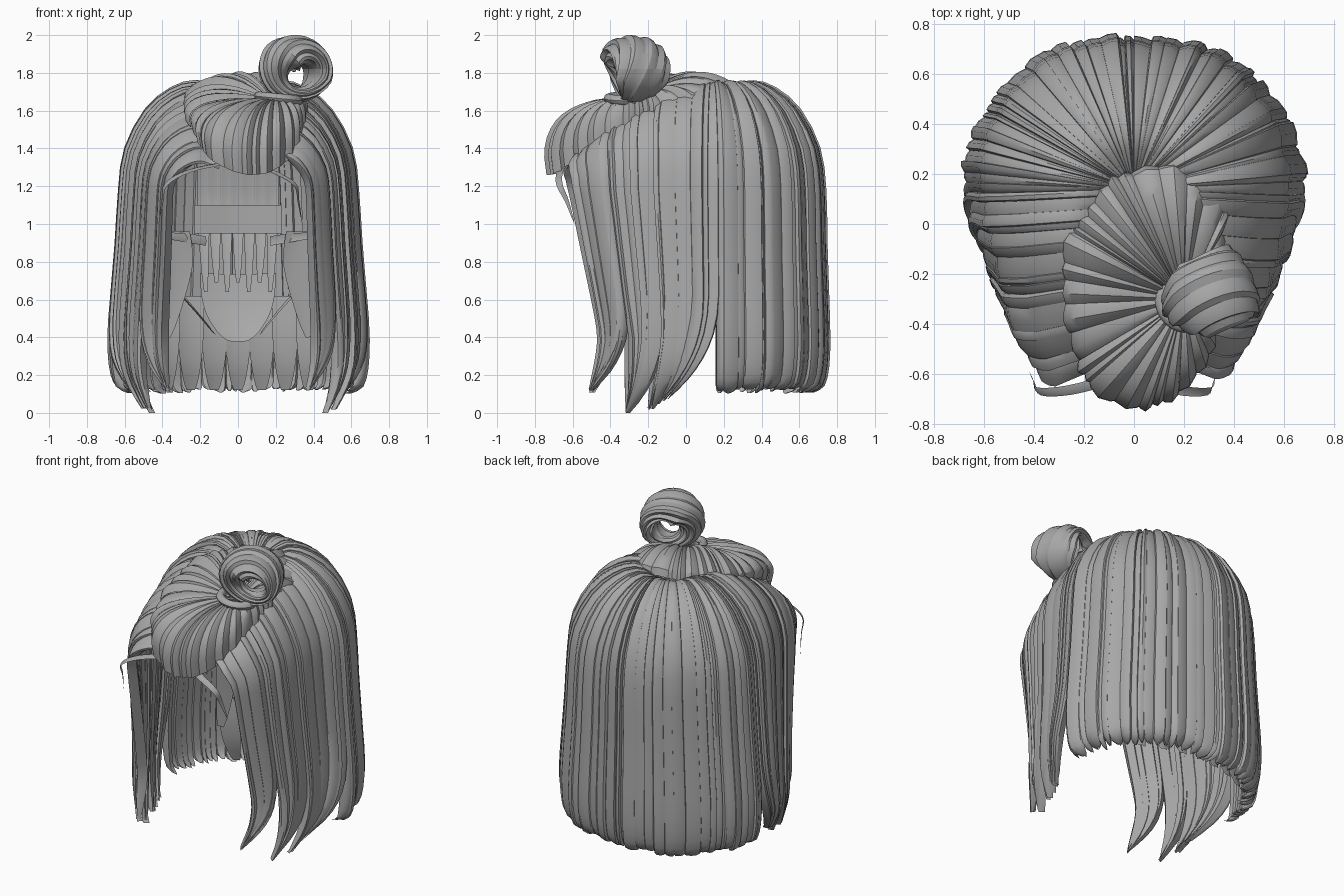
import bpy, math, random
from mathutils import Vector as V

if "Cube" in bpy.data.objects:
    bpy.data.objects.remove(bpy.data.objects["Cube"])

random.seed(4)
HAIR = bpy.data.materials.new("ash grey hair")
HAIR.diffuse_color = (0.39, 0.39, 0.39, 1)
HAIR.use_nodes = True
HAIR.node_tree.nodes["Principled BSDF"].inputs["Base Color"].default_value = HAIR.diffuse_color


def spline(pts, t):
    """Catmull-Rom through pts, t in 0..1"""
    n = len(pts) - 1
    f = min(max(t, 0), 1) * n
    i = min(int(f), n - 1)
    f -= i
    a, b, c, d = (V(pts[min(max(j, 0), n)]) for j in (i - 1, i, i + 1, i + 2))
    return 0.5 * (2 * b + (c - a) * f + (2 * a - 5 * b + 4 * c - d) * f * f + (3 * b - a - 3 * c + d) * f ** 3)


def clamp(x):
    return min(max(x, 0), 1)


def build(name, grids, centre, angle=35):
    """One object from grids of points, each sheet facing away from centre (None: from its own core)"""
    verts, faces = [], []
    for g in grids:
        o, w = len(verts), len(g[0])
        verts += [p for row in g for p in row]
        fs, facing = [], 0
        for r in range(len(g) - 1):
            core = sum(g[r], V((0, 0, 0))) / w if centre is None else V(centre)
            for k in range(w - 1):
                q = (o + r * w + k, o + r * w + k + 1, o + (r + 1) * w + k + 1, o + (r + 1) * w + k)
                fs.append(q)
                nrm = (verts[q[2]] - verts[q[0]]).cross(verts[q[3]] - verts[q[1]])
                facing += nrm.dot((verts[q[0]] + verts[q[1]]) / 2 - core)
        faces += fs if facing > 0 else [f[::-1] for f in fs]
    me = bpy.data.meshes.new(name)
    me.from_pydata(verts, [], faces)
    me.materials.append(HAIR)
    ob = bpy.data.objects.new(name, me)
    bpy.context.collection.objects.link(ob)
    bpy.ops.object.select_all(action='DESELECT')
    ob.select_set(True)
    bpy.context.view_layer.objects.active = ob
    bpy.ops.object.shade_smooth_by_angle(angle=math.radians(angle))
    return ob


# ---- Long hair: solid locks falling from the parting ----
PLAN = [(0, .75), (.2, .735), (.38, .67), (.53, .54), (.62, .4), (.675, .23),
        (.665, .07), (.62, -.08), (.57, -.22), (.5, -.36), (.4, -.46)]
FALL = [(0, 1.64), (.18, 1.71), (.35, 1.755), (.55, 1.715), (.76, 1.6), (.925, 1.4), (.975, 1.18),
        (.985, .9), (1, .62), (1.01, .4)]
BACK_END = [(1, .25), (.96, .15), (.87, .115)]
TIP_END = [(1, .25), (.94, .13), (.83, .01)]


def surface(u, s, z, side):
    """Point on the hair envelope; u runs from back (0) to front (1)"""
    px, py = spline(PLAN, u)
    px *= 1 - .05 * clamp((z - .45) / .7)
    front = max(0, (u - .5) / .5)
    qy = min(.14, py + .02) - .17 * front ** 2
    top = 1.76 - .42 * front ** 2
    if z > 1.15:
        z = 1.15 + (z - 1.15) * (top - 1.15) / .61
    x = .1 * front + (px - .1 * front) * s
    y = qy + (py - qy) * s
    y -= .16 * front ** 1.5 * clamp((z - .4) / .8) * clamp((s - .2) / .6)
    return V((side * x, y, z))


def lock(c, w, side):
    tip = c > .53
    path = FALL + (TIP_END if tip else BACK_END)
    off, tilt = random.uniform(-.01, .012), random.choice((-.012, -.006, .006, .012))
    low = random.uniform(-.012, .012)
    clump = .75 if c < .745 else .82 if c < .86 else .96
    rows, n = [], 24
    for i in range(n + 1):
        t = i / n
        s, z = spline(path, t)
        low_k = clamp((.66 - z) / .65)
        cc, ww = c, w
        if tip:
            pull = .6 if c < .745 else 1
            cc = c + (clump - c) * pull * low_k ** 2
            ww = w * (1 + .5 * low_k - low_k ** 4 * 1.47)
            z += low_k * (.11 if c > .86 else .08 * clamp((.74 - c) / .2))
        else:
            ww = w * (1 - .8 * clamp((t - .85) / .15) ** 3)
        if z < .5:
            z += low
        row = []
        thick = .055 * min(1, .25 + s) * (1 - .8 * clamp((t - .8) / .2) ** 2)
        for v, d in ((-1, -.016), (-.8, 0), (0, .006), (.8, 0), (1, -.016), (.7, -1), (-.7, -1), (-1, -.016)):
            p = surface(cc + v * ww, s, z, side)
            out = (p - V((0, .05, min(z, 1.1)))).normalized()
            depth = off - .006 + (-thick if d == -1 else d + tilt * v)
            p += out * depth * min(1, .3 + s)
            if tip:
                p.y -= .06 * low_k ** 3
            row.append(p)
        rows.append(row)
    return rows


locks = []
for side in (-1, 1):
    u = 0
    while u < .97:
        w = random.choice((.009, .012, .016, .023))
        locks.append(lock(min(u + w, .985), w * 1.3, side))
        u += 2 * w
build("long_hair_locks", locks, None)

# ---- Swept crown: lobes gathered into the tie ----
TIE = V((.2, -.3, 1.66))
RIM = [(.36, -.2, 1.6), (.37, -.02, 1.64), (.36, .12, 1.68), (.18, .25, 1.735), (0, .23, 1.735),
       (-.13, .17, 1.72), (-.22, .05, 1.69), (-.29, -.06, 1.66), (-.29, -.3, 1.6),
       (-.24, -.52, 1.5), (-.16, -.66, 1.38), (0, -.735, 1.3), (.15, -.7, 1.3),
       (.27, -.59, 1.37), (.33, -.46, 1.46), (.35, -.3, 1.55), (.36, -.2, 1.6)]
lobes, a = [], 0
while a < 1:
    w = random.choice((.01, .014, .02))
    off = random.uniform(-.008, .01)
    rows = []
    for i in range(13):
        t = i / 12
        row = []
        for v in (-1, -.75, 0, .75, 1):
            rim = spline(RIM, (a + w + v * w * 1.15) % 1)
            start = TIE + (rim - TIE).normalized() * .05
            back = clamp((rim.y + .5) / .5)
            reach = math.sin(min(t, .9) / .9 * math.pi / 2) * (1 - back * .7) + t * back * .7
            p = start.lerp(rim, reach * (1 if t < .95 else .97))
            # dome the lobe over the head, then let it turn down at the rim
            amp = .005 + .115 * back * (1 - .5 * clamp((rim.x - .2) / .15))
            p.z = TIE.z + (rim.z - TIE.z) * t ** 2 + math.sin(math.pi * t ** .9) * amp - (.03 if t > .95 else 0)
            edge = (off + .024 * (1 - abs(v) ** 2) - .014) * (.35 + .65 * min(1, t * 2))
            row.append(p + (p - V((.05, -.25, 1.3))).normalized() * edge)
        rows.append(row)
    lobes.append(rows)
    a += 2 * w
build("swept_crown", lobes, (.05, -.25, 1.2))


def ring(name, centre, point, n, m, angle=35):
    """Closed loop swept from point(angle round loop, angle round section, index)"""
    g = [[point(2 * math.pi * i / n, 2 * math.pi * k / m, k) for k in range(m + 1)] for i in range(n + 1)]
    return build(name, [g], centre, angle)


# ---- Bun: a ribbed loop of hair, fat at the top and pinched at the tie ----
BUN = V((.295, -.285, 1.82))


def bun_point(a, b, k):
    up = .5 - .5 * math.cos(a - math.radians(235))      # 0 at the tie, 1 opposite
    fat = .5 + .5 * math.cos(a - math.radians(125))
    wide = .06 + .1 * min(1, up * 1.7)
    thick = .042 + .065 * fat
    rib = (1, .96, .86)[k % 3]
    twist = b + .5 * math.sin(a)
    r = .192 - thick + thick * math.cos(twist) * rib
    x, y = r * 1.03 * math.cos(a), wide * math.sin(twist) * rib
    q = math.radians(24)
    return BUN + V((x * math.cos(q) - y * math.sin(q), x * math.sin(q) + y * math.cos(q), r * .95 * math.sin(a)))


ring("hair_bun", None, bun_point, 30, 30, 25)


# ---- Tie: band round the base of the bun ----
def tie_point(a, b, k):
    r = .105 + .026 * math.cos(b)
    return V((.215 + r * math.cos(a), -.305 + r * math.sin(a), 1.665 + .026 * math.sin(b) - .1 * r * math.cos(a)))


ring("hair_tie", None, tie_point, 24, 8, 60)


# ---- Ribbons: tapered curved strips for wisps and inner strands ----
def ribbon(path, width, across, n=12, taper=1.0):
    across, rows = V(across).normalized(), []
    for i in range(n + 1):
        t = i / n
        p = spline(path, t)
        w = width * (1 - taper * t ** 2.5)
        bulge = across.cross(spline(path, min(t + .05, 1)) - spline(path, max(t - .05, 0))).normalized()
        rows.append([p + across * v * w + bulge * .25 * w * (1 - v * v) for v in (-1, 0, 1)])
    return rows


wisps = []
for s in (-1, 1):
    e = .38 if s < 0 else .3
    wisps.append(ribbon([(s * .08, -.62, 1.32), (s * (e - .12), -.665, 1.28), (s * e, -.67, 1.21),
                         (s * (e + .02), -.63, 1.12), (s * (e + .04), -.59, 1.0)], .022, (s * .4, .9, .3), 16))
build("front_wisps", wisps, (0, 0, .9))

# ---- Inner layer: strands lining the nape, facing forward ----
inner = []
for i in range(7):
    x = -.18 + .06 * i
    z = .64 + .05 * (i % 2)
    inner.append(ribbon([(x, .5, 1.4), (x, .54, 1.1), (x, .5, .9), (x * .95, .47, z)], .036, (1, 0, 0), 8, .75))
build("nape_strands", inner, (0, 3, 1))
band = [[V((x, .44 + .05 * (1 - abs(x) * 2.5), z)) for x in (-.23, -.1, 0, .1, .23)] for z in (1.1, .95)]
scoop = ribbon([(0, .52, .74), (0, .5, .6), (0, .47, .48), (0, .44, .38)], .2, (1, 0, 0), 10, .75)
build("nape_band", [band, scoop], (0, 3, 1))
# Curled ends tucked under the back
curls = []
for i in range(-3, 4):
    x, y = i * .125, .6 - .35 * (i * .125) ** 2 * 2
    curls.append(ribbon([(x, y - .04, .62), (x, y - .05, .42), (x, y - .03, .25), (x, y + .02, .12)],
                        .072, (1, -.7 * i * .125, 0), 10, .7))
build("curled_ends", curls, (0, 3, .4))
sides = []
for s in (-1, 1):
    sides.append(ribbon([(s * .33, .3, .96), (s * .31, .32, .8), (s * .34, .34, .6), (s * .38, .36, .4)], .075, (1, 0, 0), 8, .7))
    sides.append(ribbon([(s * .31, .36, .64), (s * .22, .4, .54), (s * .13, .44, .43)], .04, (s * .6, 0, .8), 6, .4))
    sides.append(ribbon([(s * .17, .36, .91), (s * .3, .3, .93), (s * .42, .24, .94)], .025, (0, 0, 1), 6, .6))
build("nape_side_strands", sides, (0, 3, .7))
